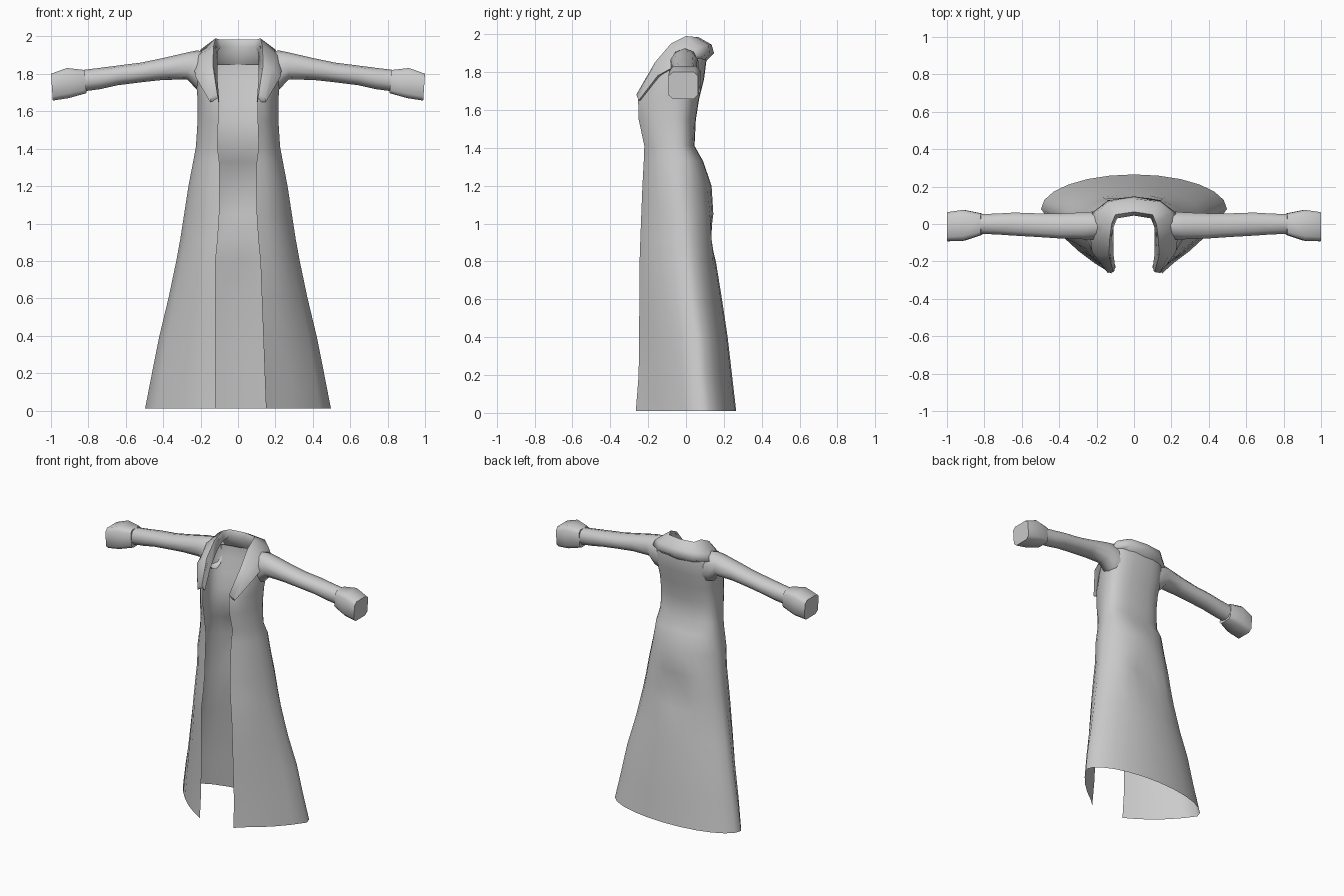
import bpy, bmesh, math

cloth = bpy.data.materials.new("grey cloth")
cloth.diffuse_color = (0.6, 0.6, 0.6, 1)


def loft(name, rows, closed=False, caps=False, angle=60):
    """Skin a list of equal-length point rows."""
    bm = bmesh.new()
    grid = [[bm.verts.new(p) for p in row] for row in rows]
    n = len(rows[0])
    for a, b in zip(grid, grid[1:]):
        for i in range(n if closed else n - 1):
            j = (i + 1) % n
            bm.faces.new((a[i], a[j], b[j], b[i]))
    if caps:
        bm.faces.new(grid[0])
        bm.faces.new(grid[-1][::-1])
    bmesh.ops.recalc_face_normals(bm, faces=bm.faces[:])
    me = bpy.data.meshes.new(name)
    bm.to_mesh(me)
    bm.free()
    me.materials.append(cloth)
    ob = bpy.data.objects.new(name, me)
    bpy.context.collection.objects.link(ob)
    bpy.ops.object.select_all(action='DESELECT')
    bpy.context.view_layer.objects.active = ob
    ob.select_set(True)
    bpy.ops.object.shade_smooth_by_angle(angle=math.radians(angle))
    return ob


# Coat body: z, half width, opening half width, front y, side y, back y, front bulge
BODY = [
    (0.01, .497, .120, -.265, .08, .265, .25),
    (0.20, .460, .120, -.250, .06, .243, .30),
    (0.40, .420, .120, -.248, .05, .220, .35),
    (0.60, .372, .120, -.246, .02, .190, .40),
    (0.80, .330, .120, -.245, .00, .165, .45),
    (0.92, .308, .108, -.241, -.01, .157, .50),
    (1.05, .288, .100, -.236, -.02, .150, .50),
    (1.20, .265, .100, -.230, -.04, .135, .60),
    (1.33, .240, .100, -.223, -.05, .090, .60),
    (1.41, .225, .110, -.220, -.06, .045, .60),
    (1.55, .216, .105, -.250, -.06, .052, .60),
    (1.66, .216, .105, -.253, -.05, .070, .60),
    (1.76, .224, .120, -.205, -.03, .095, .65),
    (1.86, .222, .130, -.145, -.02, .108, .65),
    (1.92, .200, .130, -.090, .00, .100, .60),
    (1.95, .150, .115, -.050, .00, .085, .50),
]


def body_half(z, w, g, yf, ym, yb, bulge):
    """Half outline from the front edge round to the middle of the back."""
    cx = (g + w) / 2 + (w - g) / 2 * bulge
    cy = (yf + ym) / 2 - (ym - yf) / 2 * bulge
    pts = []
    for i in range(5):
        t = i / 5
        a, b, c = (1 - t) ** 2, 2 * t * (1 - t), t * t
        pts.append((a * g + b * cx + c * w, a * yf + b * cy + c * ym, z))
    power = 1 if z < 1.3 else .75
    for i in range(7):
        t = i / 6 * math.pi / 2
        x = w * max(math.cos(t), 0) ** power
        y = ym + (yb - ym) * math.sin(t) ** power
        # shallow hollow low on the back
        if x < .13 and i > 3:
            y -= .03 * math.exp(-((z - .92) / .1) ** 2)
        pts.append((x, y, z))
    return pts


rows = []
for sec in BODY:
    half = body_half(*sec)
    row = [(-x, y, z) for x, y, z in half] + half[-2::-1]
    # the right front edge falls a little further out near the hem
    x, y, z = row[-1]
    row[-1] = (x + .03 * max(0, 1 - z / .8), y, z)
    rows.append(row)
loft("coat_body", rows)

# Sleeves: x, y min, y max, z min, z max
SLEEVE = [
    (.17, -.085, .070, 1.70, 1.92),
    (.22, -.085, .070, 1.715, 1.925),
    (.27, -.085, .065, 1.770, 1.915),
    (.40, -.080, .060, 1.768, 1.885),
    (.52, -.072, .060, 1.755, 1.860),
    (.64, -.065, .064, 1.740, 1.845),
    (.74, -.058, .058, 1.718, 1.832),
    (.84, -.055, .055, 1.705, 1.820),
]
# Cuffs: same columns, boxier section
CUFF = [
    (.815, -.060, .058, 1.695, 1.823),
    (.91, -.092, .078, 1.668, 1.834),
    (.995, -.095, .066, 1.655, 1.803),
]


def tube(sections, sides, power, side, lean=0):
    out = []
    for x, y0, y1, z0, z1 in sections:
        ring = []
        for i in range(sides):
            t = 2 * math.pi * (i + .5) / sides
            c, s = math.cos(t), math.sin(t)
            c = math.copysign(abs(c) ** power, c)
            s = math.copysign(abs(s) ** power, s)
            ring.append((side * (x + lean * s),
                         (y0 + y1) / 2 + (y1 - y0) / 2 * c,
                         (z0 + z1) / 2 + (z1 - z0) / 2 * s))
        out.append(ring)
    return out


for side, tag in ((-1, "left"), (1, "right")):
    loft(tag + "_sleeve", tube(SLEEVE, 10, .9, side), closed=True)
    loft(tag + "_cuff", tube(CUFF, 8, .4, side, .005), closed=True, caps=True)

# Folded collar: inner low, inner top, outer crest, outer low, underside
COLLAR = [
    [(0, .045, 1.945), (0, .065, 1.985), (0, .135, 1.945), (0, .148, 1.90), (0, .10, 1.85)],
    [(.09, .03, 1.945), (.10, .05, 1.985), (.13, .12, 1.945), (.14, .125, 1.89), (.12, .08, 1.85)],
    [(.11, -.02, 1.92), (.12, .00, 1.99), (.20, .065, 1.93), (.225, .06, 1.88), (.19, .04, 1.86)],
    [(.11, -.08, 1.88), (.13, -.08, 1.95), (.21, -.06, 1.90), (.235, -.06, 1.83), (.19, -.05, 1.83)],
    [(.11, -.16, 1.78), (.135, -.165, 1.85), (.185, -.17, 1.83), (.225, -.15, 1.78), (.17, -.13, 1.78)],
    [(.10, -.235, 1.65), (.11, -.257, 1.69), (.14, -.262, 1.68), (.15, -.25, 1.65), (.13, -.235, 1.655)],
]
mirrored = [[(-x, y, z) for x, y, z in s] for s in COLLAR[:0:-1]]
loft("collar", mirrored + COLLAR, closed=True, caps=True, angle=70)
